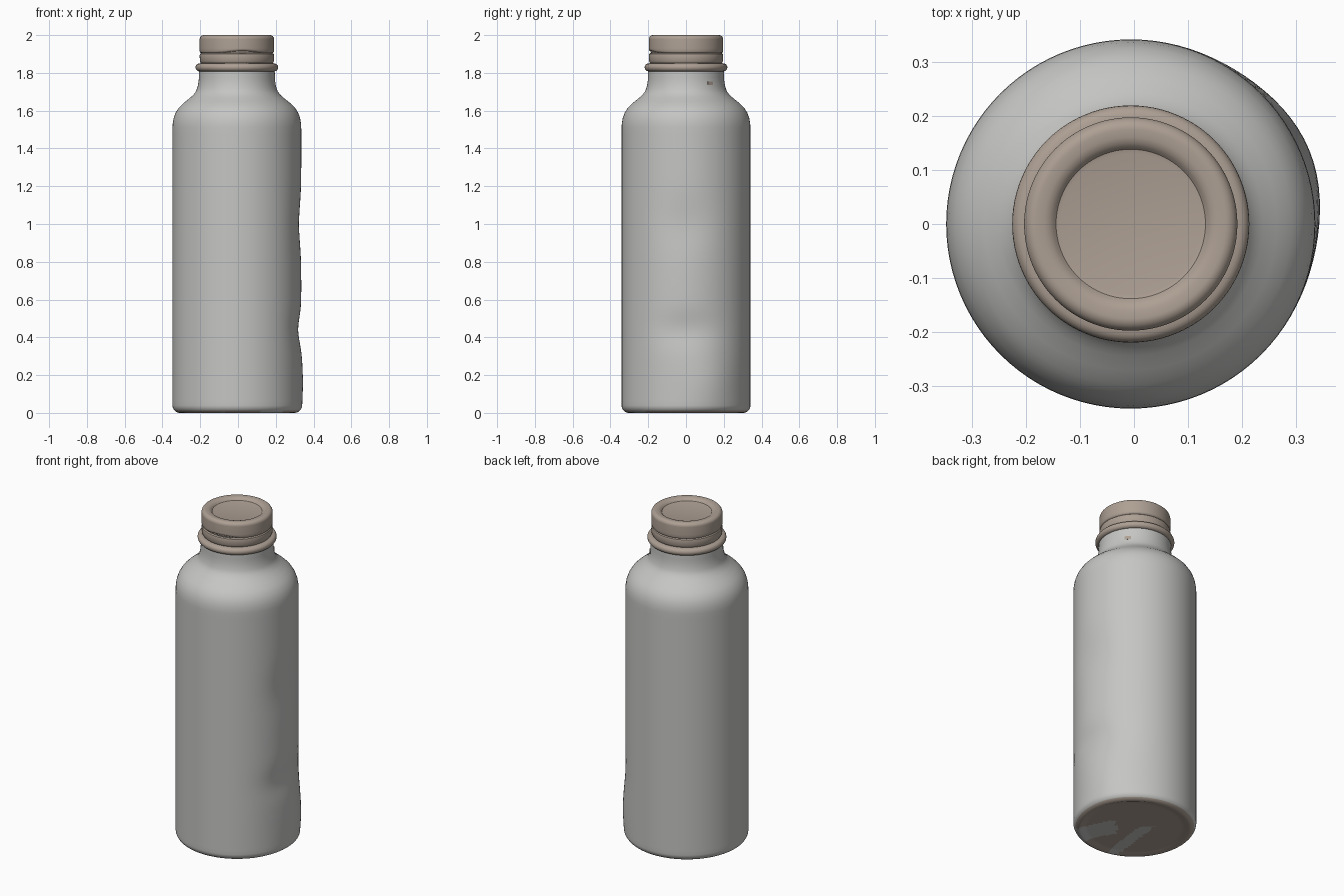
import bpy, bmesh, math
from mathutils import Vector

cube = bpy.data.objects.get("Cube")
if cube:
    bpy.data.objects.remove(cube, do_unlink=True)

CENTRE_X = -0.006
SEGMENTS = 96


def material(name, colour):
    mat = bpy.data.materials.new(name)
    mat.use_nodes = True
    mat.diffuse_color = (*colour, 1)
    bsdf = mat.node_tree.nodes["Principled BSDF"]
    bsdf.inputs["Base Color"].default_value = (*colour, 1)
    bsdf.inputs["Roughness"].default_value = 0.6
    return mat


grey = material("pale grey", (0.56, 0.56, 0.55))
tan = material("warm tan", (0.42, 0.35, 0.295))


def refine(profile, step):
    """Split long profile segments into equal short ones."""
    points = [Vector(profile[0])]
    for a, b in zip(profile, profile[1:]):
        a, b = Vector(a), Vector(b)
        n = max(1, math.ceil((b - a).length / step))
        points += [a.lerp(b, i / n) for i in range(1, n + 1)]
    return points


def arc(cx, cz, r, start, end, n=8):
    angles = [math.radians(start + (end - start) * i / n) for i in range(n + 1)]
    return [(cx + r * math.cos(a), cz + r * math.sin(a)) for a in angles]


def lathe(name, profile, mats, warp=None, rule=None, angle=35):
    """Spin a (radius, height) profile, listed from bottom to top."""
    bm = bmesh.new()
    rings = []
    for r, z in profile:
        if r < 1e-4:
            rings.append([bm.verts.new((0, 0, z))] * SEGMENTS)
            continue
        ring = []
        for i in range(SEGMENTS):
            a = math.tau * i / SEGMENTS
            rr, zz = warp(r, z, a) if warp else (r, z)
            ring.append(bm.verts.new((rr * math.cos(a), rr * math.sin(a), zz)))
        rings.append(ring)
    for low, high in zip(rings, rings[1:]):
        for i in range(SEGMENTS):
            j = (i + 1) % SEGMENTS
            corners = list(dict.fromkeys((low[i], low[j], high[j], high[i])))
            face = bm.faces.new(corners)
            if rule:
                face.material_index = rule(face.calc_center_median())
    bmesh.ops.recalc_face_normals(bm, faces=bm.faces)
    mesh = bpy.data.meshes.new(name)
    bm.to_mesh(mesh)
    bm.free()
    for mat in mats:
        mesh.materials.append(mat)
    obj = bpy.data.objects.new(name, mesh)
    obj.location.x = CENTRE_X
    bpy.context.collection.objects.link(obj)
    bpy.ops.object.select_all(action="DESELECT")
    obj.select_set(True)
    bpy.context.view_layer.objects.active = obj
    bpy.ops.object.shade_smooth_by_angle(angle=math.radians(angle))
    return obj


# Soft dents and bulges on the left wall: angle, height, widths, amount
DENTS = [(0, 0.44, 0.45, 0.09, -0.017), (0, 1.0, 0.4, 0.14, -0.012),
         (0.4, 0.16, 0.45, 0.17, 0.016)]


def dent(r, z, a):
    a = (a + math.pi) % math.tau - math.pi
    offset = 0
    for a0, z0, wa, wz, amount in DENTS:
        offset += amount * math.exp(-((a - a0) / wa) ** 2 - ((z - z0) / wz) ** 2)
    return r * (1 + offset / 0.341), z


def base_colour(p):
    """Tan underside with two grey streaks."""
    if p.z > 0.014:
        return 0
    u, v = (-p.x - p.y) / 0.48, (p.x - p.y) / 0.48
    wedge = v > 0.3 and abs(u + 0.05 - 0.3 * (v - 0.3)) < 0.22
    streak = 0 < u < 0.8 and abs(v + 0.2 - 0.8 * u) < 0.13
    return 0 if wedge or streak else 1


# Bottle body with rounded foot, shoulder and neck
body = [(0, 0.01), (0.28, 0.008)]
body += arc(0.301, 0.04, 0.04, -90, 0)
body += [(0.341, 1.5), (0.34, 1.53), (0.335, 1.56), (0.325, 1.588),
         (0.308, 1.615), (0.285, 1.638), (0.255, 1.662), (0.232, 1.682),
         (0.216, 1.703), (0.207, 1.73), (0.202, 1.76), (0.2, 1.82)]
lathe("bottle_body", refine(body, 0.025), [grey, tan], dent, base_colour)

# Collar ring under the cap
collar = [(0.19, 1.81)] + arc(0.198, 1.829, 0.021, -90, 90, 10) + [(0.188, 1.852)]
lathe("collar_ring", collar, [tan])

# Tamper band with a thin shadow groove at its foot
band = [(0.186, 1.845), (0.193, 1.856), (0.196, 1.862), (0.197, 1.893),
        (0.195, 1.9), (0.188, 1.905)]
lathe("tamper_band", band, [tan])


def tilt_edge(r, z, a):
    """Let the lower edge of the cap run slightly askew at the front."""
    lift = 0.012 * math.exp(-((a - 1.55 * math.pi) / 0.5) ** 2)
    return r, z + (lift if z < 1.925 else 0)


# Screw cap with rounded rim and recessed top
cap = [(0.186, 1.895), (0.188, 1.904), (0.195, 1.909), (0.197, 1.914), (0.197, 1.93)]
cap += arc(0.175, 1.978, 0.022, 0, 90)
cap += [(0.16, 1.999), (0.15, 1.996), (0.143, 1.99), (0.138, 1.984),
        (0.13, 1.982), (0, 1.982)]
lathe("screw_cap", cap, [tan], tilt_edge)

# Small mark on the neck
bpy.ops.mesh.primitive_cube_add(size=1)
mark = bpy.context.object
mark.name = "neck_mark"
turn = math.atan2(0.127, 0.157)
mark.dimensions = (0.008, 0.035, 0.02)
mark.location = (CENTRE_X + 0.203 * math.cos(turn), 0.203 * math.sin(turn), 1.745)
mark.rotation_euler.z = turn
mark.data.materials.append(tan)
